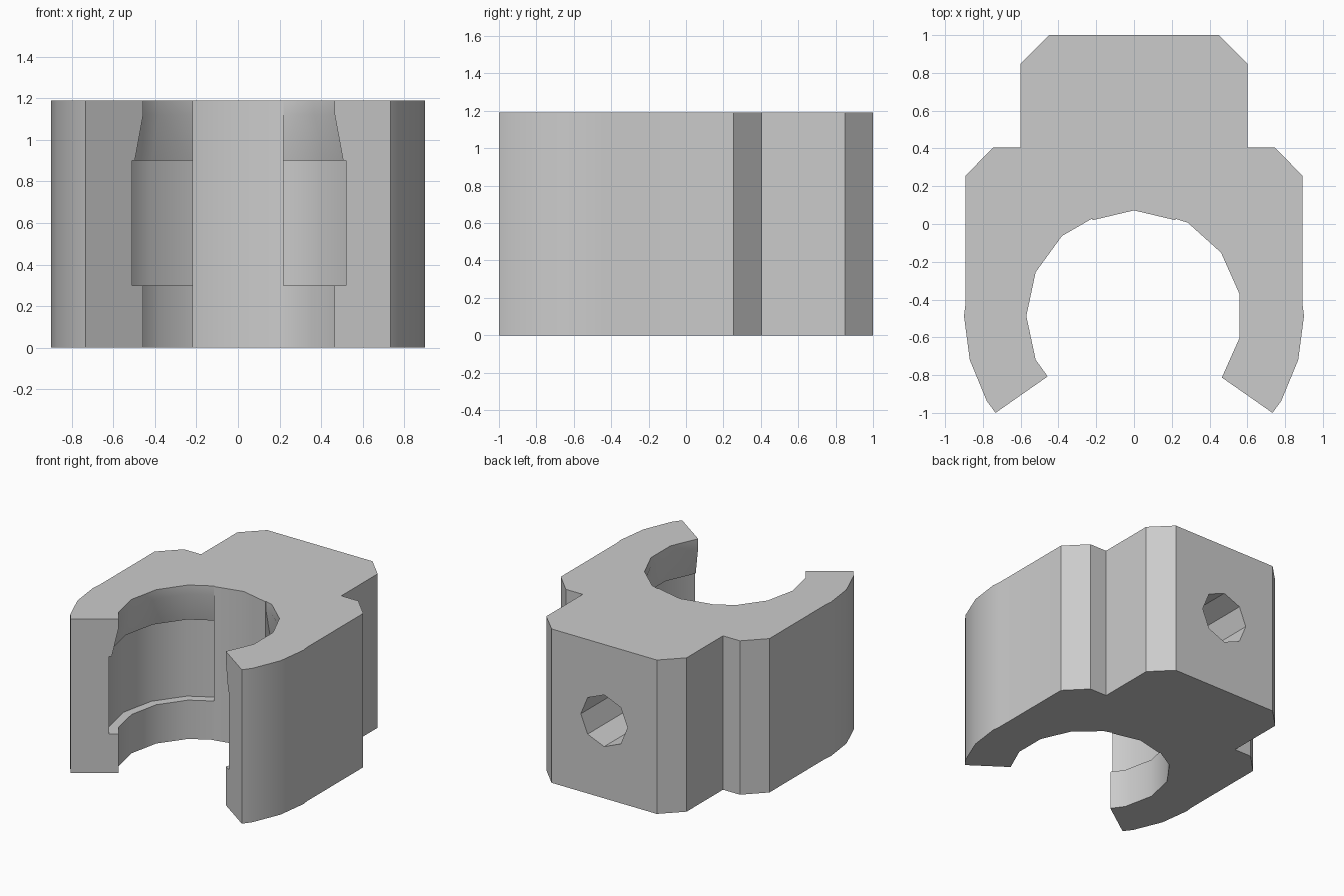
import bpy, bmesh, math
from mathutils import Matrix

if "Cube" in bpy.data.objects:
    bpy.data.objects.remove(bpy.data.objects["Cube"])

HEIGHT = 1.19
CY = -0.487          # y of the bore axis

grey = bpy.data.materials.new("plain grey")
grey.use_nodes = True
grey.diffuse_color = (0.6, 0.6, 0.6, 1)
grey.node_tree.nodes["Principled BSDF"].inputs["Base Color"].default_value = (0.6, 0.6, 0.6, 1)


def finish(name, bm):
    bmesh.ops.recalc_face_normals(bm, faces=bm.faces)
    mesh = bpy.data.meshes.new(name)
    bm.to_mesh(mesh)
    bm.free()
    mesh.materials.append(grey)
    obj = bpy.data.objects.new(name, mesh)
    bpy.context.collection.objects.link(obj)
    return obj


def prism(name, outline, z0, z1):
    bm = bmesh.new()
    face = bm.faces.new([bm.verts.new((x, y, z0)) for x, y in outline])
    top = bmesh.ops.extrude_face_region(bm, geom=[face])["geom"]
    bmesh.ops.translate(bm, vec=(0, 0, z1 - z0),
                        verts=[v for v in top if isinstance(v, bmesh.types.BMVert)])
    return finish(name, bm)


def lathe(name, profile, sides):
    bm = bmesh.new()
    rings = []
    for r, z in profile:
        angles = [math.pi + math.tau * i / sides for i in range(sides)]
        rings.append([bm.verts.new((r * math.cos(a), CY + r * math.sin(a), z)) for a in angles])
    for low, high in zip(rings, rings[1:]):
        for i in range(sides):
            j = (i + 1) % sides
            bm.faces.new((low[i], low[j], high[j], high[i]))
    bm.faces.new(rings[0])
    bm.faces.new(rings[-1])
    return finish(name, bm)


def cut(target, cutter):
    mod = target.modifiers.new("cut", 'BOOLEAN')
    mod.operation = 'DIFFERENCE'
    mod.solver = 'EXACT'
    mod.object = cutter
    with bpy.context.temp_override(object=target, active_object=target):
        bpy.ops.object.modifier_apply(modifier=mod.name)
    bpy.data.objects.remove(cutter)


# Clip body: stepped, chamfered block with two curved arms and an open mouth
half = [(0.45, 1), (0.6, 0.85), (0.6, 0.405), (0.745, 0.405), (0.893, 0.255), (0.893, -0.43)]
half += [(0.9 * math.cos(math.radians(a)), CY - 0.9 * math.sin(math.radians(a))) for a in (0, 15, 30)]
half += [(0.733, -1)]
outline = half + [(0, CY)] + [(-x, y) for x, y in reversed(half)]
body = prism("clip_body", outline, 0, HEIGHT)

# Bore with a wide middle groove and a tapered lead-in above it
bore = lathe("bore_cutter", [(0.57, -0.2), (0.57, 0.3), (0.637, 0.3), (0.637, 0.9),
                             (0.62, 0.9), (0.57, 1.12), (0.57, 1.4)], 15)

# Full-height rib left standing at the back of the bore
rib = prism("rib_keeper", [(-0.22, 0.3), (-0.22, 0.02), (0, 0.072), (0.22, 0.02), (0.22, 0.3)], -0.5, 1.7)
cut(bore, rib)
cut(body, bore)

# Blind eight-sided screw hole in the back face
bm = bmesh.new()
bmesh.ops.create_cone(bm, cap_ends=True, segments=8, radius1=0.2, radius2=0.2, depth=1,
                      matrix=Matrix.Translation((0, 0.65, 0.6)) @ Matrix.Rotation(math.pi / 2, 4, 'X'))
cut(body, finish("screw_hole_cutter", bm))

# Smooth the curves, keep the corners crisp
for obj in bpy.context.selected_objects:
    obj.select_set(False)
body.select_set(True)
bpy.context.view_layer.objects.active = body
bpy.ops.object.shade_smooth_by_angle(angle=math.radians(30))
